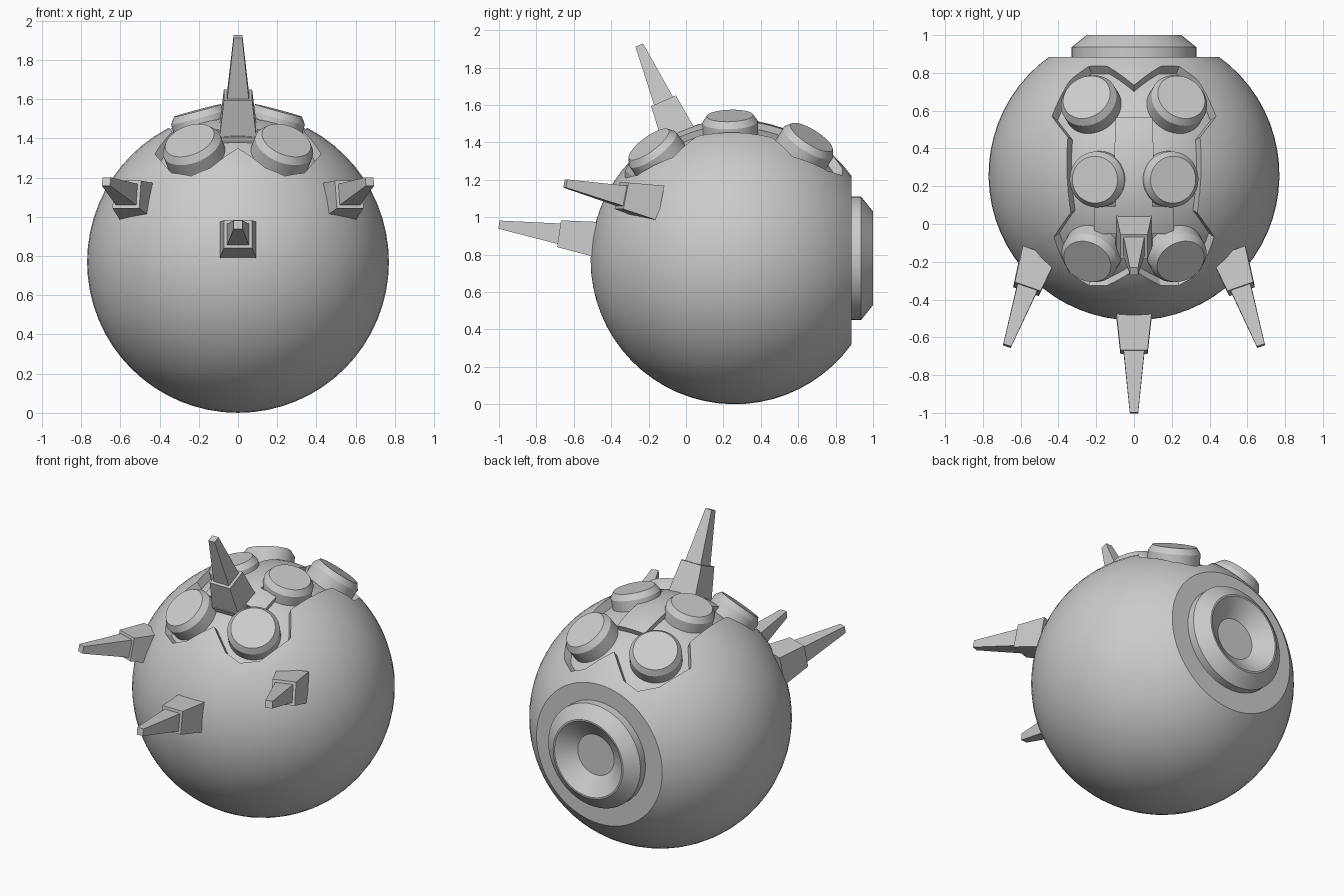
import bpy, bmesh, math
from mathutils import Vector

if "Cube" in bpy.data.objects:
    bpy.data.objects.remove(bpy.data.objects["Cube"])

C = Vector((0, 0.26, 0.77))   # centre of the ball
R = 0.77


def finish(name, bm, smooth=True):
    bmesh.ops.recalc_face_normals(bm, faces=bm.faces[:])
    me = bpy.data.meshes.new(name)
    bm.to_mesh(me)
    bm.free()
    ob = bpy.data.objects.new(name, me)
    bpy.context.collection.objects.link(ob)
    if smooth:
        shade(ob)
    return ob


def activate(ob):
    bpy.ops.object.select_all(action='DESELECT')
    ob.select_set(True)
    bpy.context.view_layer.objects.active = ob


def shade(ob):
    activate(ob)
    bpy.ops.object.shade_smooth_by_angle(angle=math.radians(25))


def lathe(name, profile, origin, axis, n=48):
    """Revolve (radius, height) points about an axis through origin."""
    rot = Vector(axis).to_track_quat('Z', 'Y')
    bm = bmesh.new()
    rings = []
    for r, h in profile:
        count = 1 if r == 0 else n
        rings.append([bm.verts.new(Vector(origin) + rot @ Vector(
            (r * math.cos(2 * math.pi * i / n), r * math.sin(2 * math.pi * i / n), h)))
            for i in range(count)])
    for a, b in zip(rings, rings[1:]):
        for i in range(n):
            j = (i + 1) % n
            if len(a) == 1:
                bm.faces.new((a[0], b[i], b[j]))
            elif len(b) == 1:
                bm.faces.new((a[i], a[j], b[0]))
            else:
                bm.faces.new((a[i], a[j], b[j], b[i]))
    return finish(name, bm)


def radial_prism(name, half):
    """Mirror a half outline (x, y from centre, lying on the ball) and extrude it from the centre."""
    pts = half + [(-x, v) for x, v in reversed(half) if x > 0]
    bm = bmesh.new()
    caps = []
    for h in (0.3, 1.3):
        ring = []
        for x, v in pts:
            k = h / math.sqrt(R * R - x * x - v * v)
            ring.append(bm.verts.new(C + Vector((x * k, v * k, h))))
        bm.faces.new(ring)
        caps.append(ring)
    n = len(pts)
    for i in range(n):
        j = (i + 1) % n
        bm.faces.new((caps[0][i], caps[0][j], caps[1][j], caps[1][i]))
    return finish(name, bm, False)


def ball(name, r):
    prof = [(0, -r)] + [(r * math.sin(math.pi * i / 36), -r * math.cos(math.pi * i / 36))
                        for i in range(1, 36)] + [(0, r)]
    return lathe(name, prof, C, (0, 0, 1), 72)


def boolean(ob, other, op):
    activate(ob)
    m = ob.modifiers.new("cut", 'BOOLEAN')
    m.object, m.operation, m.solver = other, op, 'EXACT'
    bpy.ops.object.modifier_apply(modifier=m.name)
    bpy.data.objects.remove(other)


# Ball body, flattened at the back
cut = 0.625
end = math.acos(-cut / R)
prof = [(0, -R)] + [(R * math.sin(end * i / 26), -R * math.cos(end * i / 26))
                    for i in range(1, 27)] + [(0, cut)]
body = lathe("ball_body", prof, C, (0, 1, 0), 64)

# Sunken panel on top with V notches at both ends
outline = [(0, 0.475), (0.14, 0.575), (0.24, 0.575), (0.34, 0.5), (0.435, 0.31), (0.35, 0.2),
           (0.335, -0.2), (0.425, -0.33), (0.34, -0.52), (0.24, -0.585), (0.14, -0.585), (0, -0.505)]
recess = radial_prism("recess_cutter", outline)
boolean(recess, ball("floor_cutter", 0.716), 'DIFFERENCE')
boolean(body, recess, 'DIFFERENCE')
shade(body)

# Raised plate along the middle of the panel
plate = radial_prism("center_plate", [(0.1, 0.31), (0.1, -0.17), (0.215, -0.17),
                                      (0.215, -0.32), (0.1, -0.32), (0.1, -0.4)])
boolean(plate, ball("plate_cutter", 0.752), 'INTERSECT')
shade(plate)

# Rear nozzle with a conical hollow
lathe("rear_nozzle", [(0, 0.86), (0.33, 0.86), (0.33, 0.936), (0.25, 1.0),
                      (0.24, 1.0), (0.13, 0.92), (0, 0.92)], (0, 0, 0.78), (0, 1, 0))

# Six round buttons pointing away from the centre
for side, s in (("left", -1), ("right", 1)):
    for row, x, v, z, r, top in (("front", 0.245, -0.455, 0.615, 0.155, 0.81),
                                 ("middle", 0.205, -0.025, 0.765, 0.148, 0.80),
                                 ("rear", 0.25, 0.41, 0.655, 0.155, 0.815)):
        lathe(f"{row}_button_{side}", [(0, 0.66), (r, 0.66), (r, top - 0.035),
                                       (r - 0.024, top), (0, top)], C, (s * x, v, z))


# Two-step square spikes
def spike(name, base, tip):
    base, tip = Vector(base), Vector(tip)
    d = (tip - base).normalized()
    side = d.cross(Vector((0, 0, 1))).normalized()
    up = side.cross(d)
    length = (tip - base).length
    bm = bmesh.new()
    rings = []
    for h, w in ((0, 0.095), (length - 0.325, 0.072), (length - 0.325, 0.055), (length, 0.022)):
        rings.append([bm.verts.new(base + d * h + side * a * w + up * b * w)
                      for a, b in ((-1, -1), (1, -1), (1, 1), (-1, 1))])
    for a, b in zip(rings, rings[1:]):
        for i in range(4):
            j = (i + 1) % 4
            bm.faces.new((a[i], a[j], b[j], b[i]))
    bm.faces.new(rings[0])
    bm.faces.new(rings[-1])
    finish(name, bm, False)


spike("top_spike", (0, -0.037, 1.43), (0, -0.25, 1.92))
spike("front_spike", (0, -0.47, 0.88), (0, -1.0, 0.96))
for side, s in (("left", -1), ("right", 1)):
    spike(f"side_spike_{side}", (s * 0.505, -0.165, 1.075), (s * 0.672, -0.645, 1.18))
